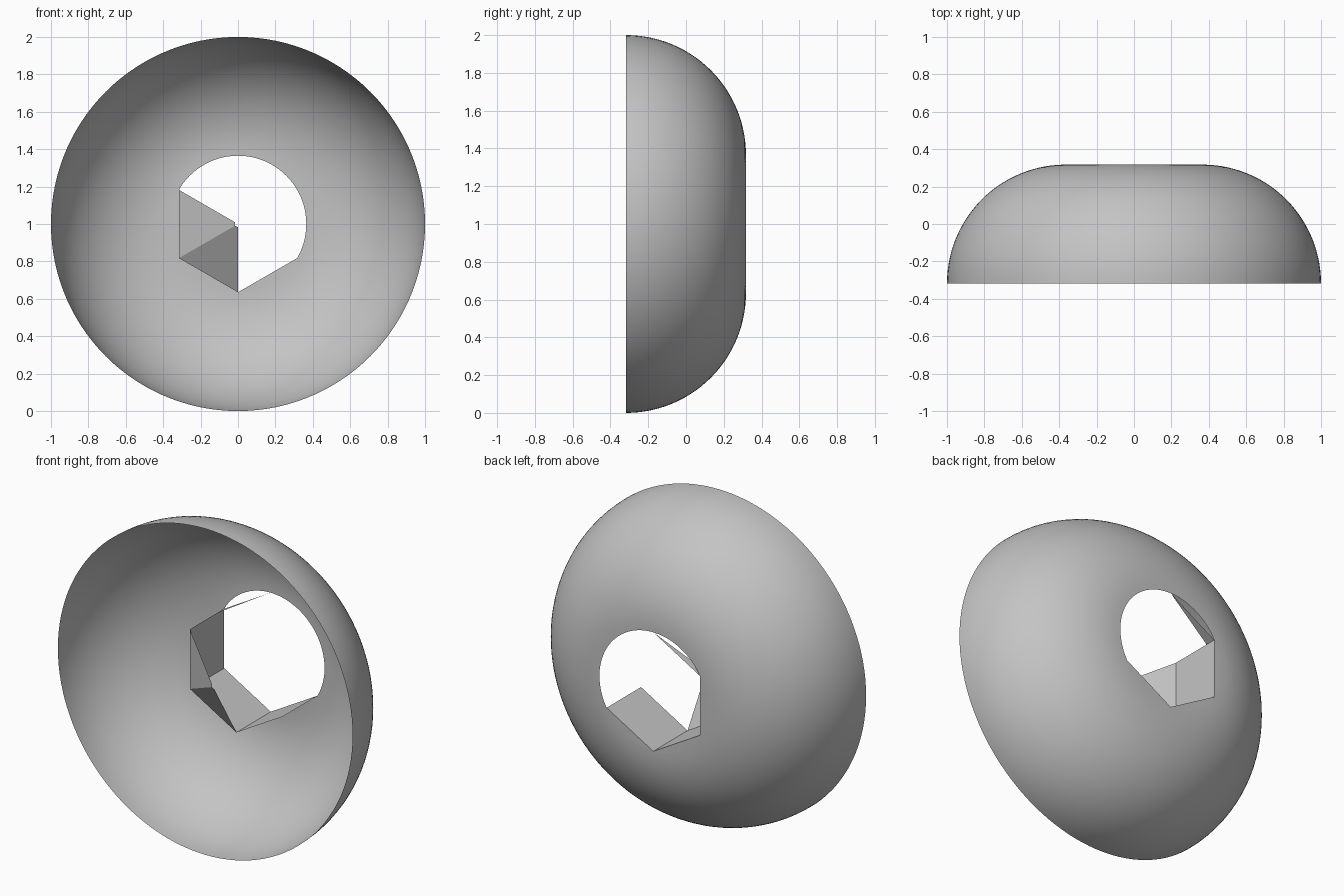
import bpy, bmesh, math
from mathutils import Vector

if "Cube" in bpy.data.objects:
    bpy.data.objects.remove(bpy.data.objects["Cube"])

R = 0.365            # rim hole / hexagon radius
A = 1.0 - R          # radius of the quarter-circle profile
Y0, Y1 = -A / 2, A / 2
YM = -0.015          # front end of the hexagonal socket
TIP_Y, TIP_R = -0.23, 0.018

grey = bpy.data.materials.new("light_grey")
grey.diffuse_color = (0.55, 0.55, 0.55, 1)
grey.use_nodes = True
grey.node_tree.nodes["Principled BSDF"].inputs["Base Color"].default_value = grey.diffuse_color


def polar(r, deg, y):
    a = math.radians(deg)
    return Vector((r * math.cos(a), y, 1 + r * math.sin(a)))


def make(name, faces, smooth=False):
    """Build an object from lists of corner points, merging shared corners."""
    bm = bmesh.new()
    for pts in faces:
        bm.faces.new([bm.verts.new(p) for p in pts])
    bmesh.ops.remove_doubles(bm, verts=bm.verts, dist=1e-5)
    for f in bm.faces:
        f.smooth = smooth
    me = bpy.data.meshes.new(name)
    bm.to_mesh(me)
    bm.free()
    me.materials.append(grey)
    ob = bpy.data.objects.new(name, me)
    bpy.context.collection.objects.link(ob)
    return ob


# domed shell: quarter-circle profile swept round the y axis
N, M = 120, 28
prof = [(R + A * math.cos(t), Y0 + A * math.sin(t))
        for t in (math.pi / 2 * i / M for i in range(M + 1))]
shell = []
for j in range(N):
    a, b = 360 * j / N, 360 * (j + 1) / N
    for (r0, y0), (r1, y1) in zip(prof, prof[1:]):
        shell.append([polar(r0, a, y0), polar(r1, a, y1),
                      polar(r1, b, y1), polar(r0, b, y0)])
make("domed_shell", shell, True)

# flat slivers between the round rim and three hexagon sides
SIDES = (150, 210, 270)
make("rim_fillets", [[polar(R, s + 60 * k / 20, Y1) for k in range(21)] for s in SIDES])

# hexagonal socket walls, plus the small remnant of the upper left wall
walls = [[polar(R, s, YM), polar(R, s + 60, YM), polar(R, s + 60, Y1), polar(R, s, Y1)]
         for s in SIDES]
walls.append([polar(R, 90, Y1), polar(R, 150, Y1), polar(R, 150, Y1 - 0.066)])
make("socket_walls", walls)

# two facets of the pointed hexagonal tip
make("socket_tip", [[polar(R, s, YM), polar(R, s + 60, YM),
                     polar(TIP_R, s + 60, TIP_Y), polar(TIP_R, s, TIP_Y)]
                    for s in (150, 210)])
